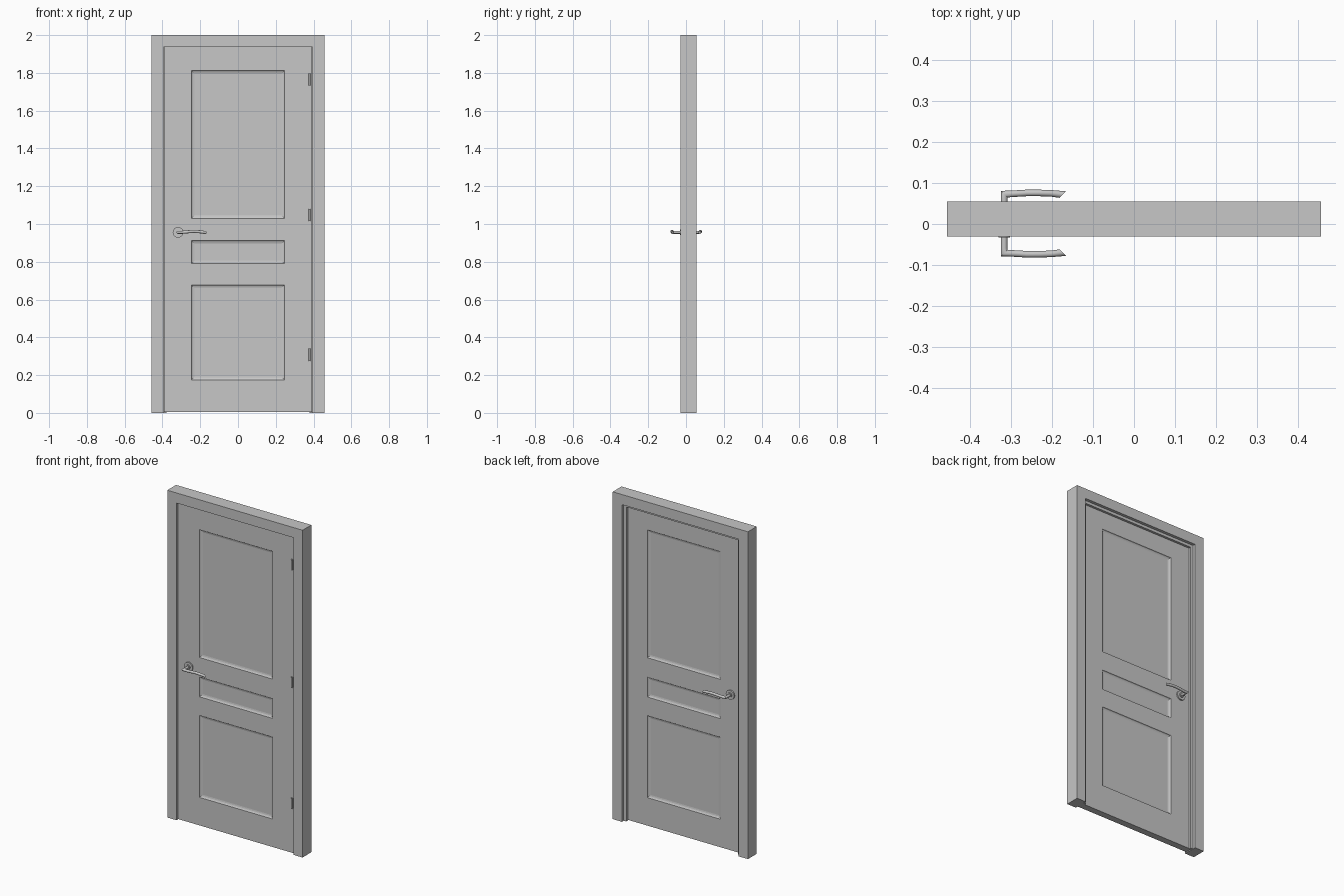
import bpy, bmesh, math
from mathutils import Vector, Matrix

if "Cube" in bpy.data.objects:
    bpy.data.objects.remove(bpy.data.objects["Cube"])

grey = bpy.data.materials.new("plain grey")
grey.diffuse_color = (0.57, 0.57, 0.57, 1)
grey.use_nodes = True
grey.node_tree.nodes["Principled BSDF"].inputs["Base Color"].default_value = grey.diffuse_color


def finish(name, bm, smooth=False):
    bmesh.ops.recalc_face_normals(bm, faces=bm.faces)
    me = bpy.data.meshes.new(name)
    bm.to_mesh(me)
    bm.free()
    me.materials.append(grey)
    ob = bpy.data.objects.new(name, me)
    bpy.context.collection.objects.link(ob)
    if smooth:
        bpy.ops.object.select_all(action='DESELECT')
        ob.select_set(True)
        bpy.context.view_layer.objects.active = ob
        bpy.ops.object.shade_smooth_by_angle(angle=math.radians(35))
    return ob


def arch(name, outer, top, inner, inner_top, y0, y1):
    """Upside-down U swept from y0 to y1."""
    bm = bmesh.new()
    out = [(-outer, 0), (-outer, top), (outer, top), (outer, 0)]
    inn = [(-inner, 0), (-inner, inner_top), (inner, inner_top), (inner, 0)]
    a = [bm.verts.new((x, y0, z)) for x, z in out]
    b = [bm.verts.new((x, y0, z)) for x, z in inn]
    faces = [bm.faces.new((a[i], a[i + 1], b[i + 1], b[i])) for i in range(3)]
    ext = bmesh.ops.extrude_face_region(bm, geom=faces, use_keep_orig=True)
    verts = [g for g in ext["geom"] if isinstance(g, bmesh.types.BMVert)]
    bmesh.ops.translate(bm, verts=verts, vec=(0, y1 - y0, 0))
    return finish(name, bm)


# Frame and the stop the leaf closes against
arch("door_frame", 0.457, 2.0, 0.395, 1.938, -0.03, 0.055)
arch("door_stop", 0.395, 1.938, 0.378, 1.921, 0.0225, 0.037)

# Leaf with three recessed panels on each side
Y0, Y1 = -0.019, 0.022
xs = [-0.393, -0.247, 0.246, 0.393]
zs = [0.004, 0.175, 0.677, 0.79, 0.912, 1.03, 1.812, 1.936]
bm = bmesh.new()
grid = [[bm.verts.new((x, Y0, z)) for z in zs] for x in xs]
faces = [bm.faces.new((grid[i][j], grid[i + 1][j], grid[i + 1][j + 1], grid[i][j + 1]))
         for i in range(3) for j in range(7)]
ext = bmesh.ops.extrude_face_region(bm, geom=faces, use_keep_orig=True)
verts = [g for g in ext["geom"] if isinstance(g, bmesh.types.BMVert)]
bmesh.ops.translate(bm, verts=verts, vec=(0, Y1 - Y0, 0))
bmesh.ops.recalc_face_normals(bm, faces=bm.faces)
panels = []
for f in bm.faces:
    c = f.calc_center_median()
    in_panel = any(zs[k] < c.z < zs[k + 1] for k in (1, 3, 5))
    if abs(f.normal.y) > 0.9 and abs(c.x) < 0.2 and in_panel:
        panels.append(f)
for width, depth in ((0.003, -0.005), (0.006, -0.003), (0.008, -0.0015)):
    bmesh.ops.inset_individual(bm, faces=panels, thickness=width, depth=depth,
                               use_even_offset=True)
finish("door_leaf", bm)


def cylinder(name, radius, length, centre, rot=Matrix()):
    bm = bmesh.new()
    bmesh.ops.create_cone(bm, cap_ends=True, segments=24, radius1=radius,
                          radius2=radius, depth=length,
                          matrix=Matrix.Translation(centre) @ rot)
    return finish(name, bm, True)


# Hinge knuckles
for k, z in enumerate((0.308, 1.047, 1.766)):
    cylinder(f"hinge_{k + 1}", 0.0055, 0.064, (0.379, Y0 - 0.003, z))

# Lever handles on both faces
HX, HZ, R = -0.3175, 0.956, 0.008
to_y = Matrix.Rotation(math.pi / 2, 4, 'X')


def lever(name, s, face, reach):
    """s is the outward y direction, reach the lever's centre distance."""
    r = R
    # ring: centre x, centre y, centre z, side vector x and y, half height
    rings = [(HX, face, HZ, -r, 0, r),
             (HX, s * (reach - 0.012), HZ, -r, 0, r),
             (HX, s * reach, HZ, -r, s * r, r),
             (HX + 0.022, s * (reach + 0.001), HZ, 0, s * r, r),
             (HX + 0.055, s * (reach + 0.003), HZ + 0.003, 0, s * r, r),
             (HX + 0.085, s * (reach + 0.003), HZ + 0.005, 0, s * r, r),
             (HX + 0.115, s * (reach + 0.002), HZ + 0.003, 0, s * r, r),
             (-0.174, s * (reach - 0.001), HZ - 0.001, 0.008, s * r, r)]
    n = 16
    bm = bmesh.new()
    loops = []
    for x, y, z, ux, uy, h in rings:
        loop = []
        for k in range(n):
            a = 2 * math.pi * k / n
            c = math.cos(a)
            loop.append(bm.verts.new((x + ux * c, y + uy * c, z + h * math.sin(a))))
        loops.append(loop)
    for p, q in zip(loops, loops[1:]):
        for k in range(n):
            bm.faces.new((p[k], p[(k + 1) % n], q[(k + 1) % n], q[k]))
    bm.faces.new(loops[0])
    bm.faces.new(loops[-1])
    finish(name, bm, True)


for side, s, face, reach in (("front", -1, Y0, 0.071), ("back", 1, Y1, 0.073)):
    cylinder(f"{side}_rosette", 0.028, 0.008, Vector((HX, face + s * 0.004, HZ)), to_y)
    cylinder(f"{side}_collar", 0.014, 0.008, Vector((HX, face + s * 0.010, HZ)), to_y)
    lever(f"{side}_lever", s, face, reach)
